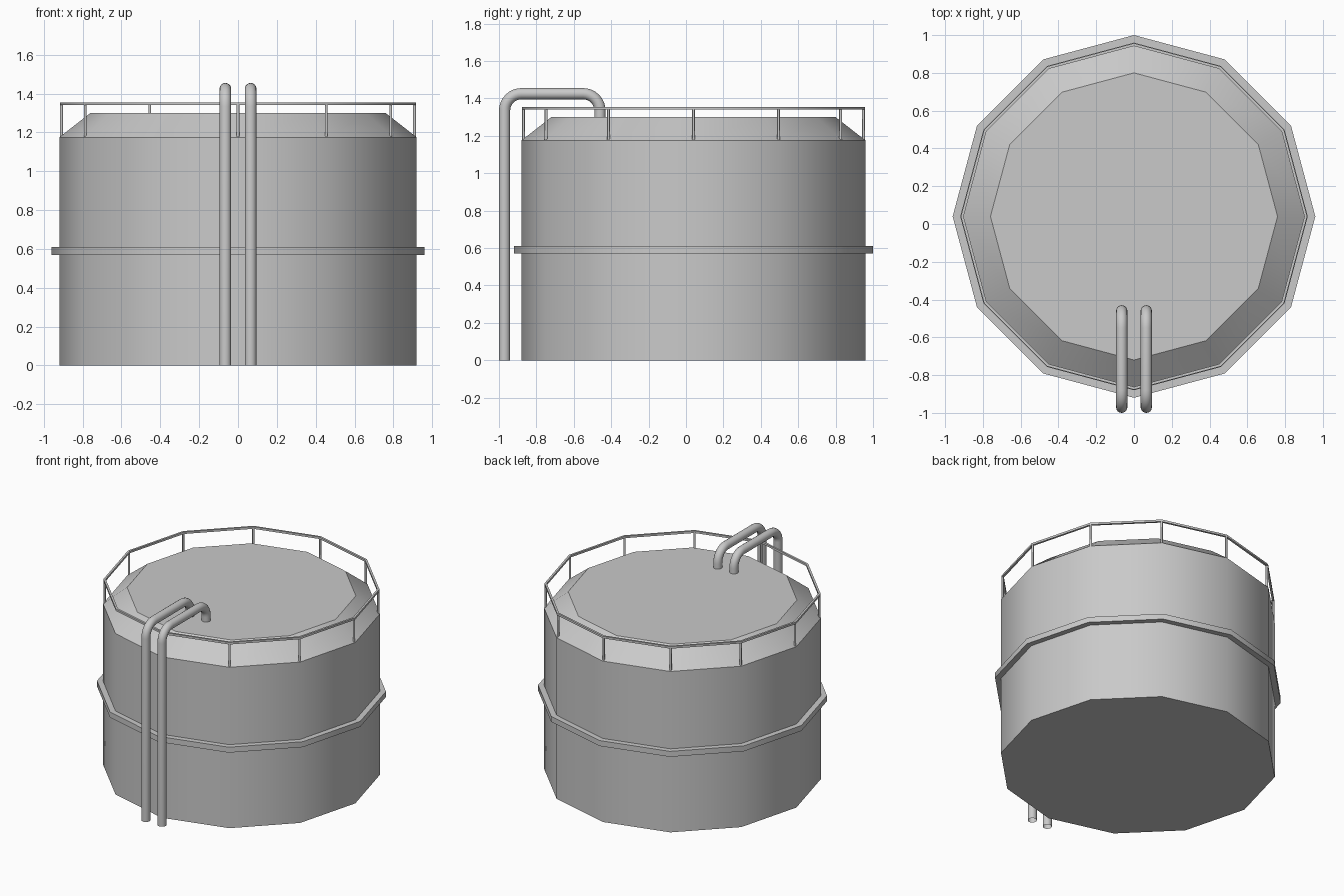
import bpy
import bmesh
import math
from mathutils import Vector

cube = bpy.data.objects.get("Cube")
if cube:
    bpy.data.objects.remove(cube, do_unlink=True)

SIDES = 12
CENTRE_Y = 0.04

grey = bpy.data.materials.new("plain grey")
grey.use_nodes = True
colour = (0.588, 0.588, 0.588, 1)
grey.diffuse_color = colour
grey.node_tree.nodes["Principled BSDF"].inputs["Base Color"].default_value = colour


def corner(i, radius, z):
    a = 2 * math.pi * i / SIDES
    return Vector((radius * math.cos(a), CENTRE_Y + radius * math.sin(a), z))


def finish(name, bm, smooth_angle=None):
    bmesh.ops.recalc_face_normals(bm, faces=bm.faces)
    mesh = bpy.data.meshes.new(name)
    bm.to_mesh(mesh)
    bm.free()
    mesh.materials.append(grey)
    obj = bpy.data.objects.new(name, mesh)
    bpy.context.collection.objects.link(obj)
    if smooth_angle:
        bpy.ops.object.select_all(action="DESELECT")
        obj.select_set(True)
        bpy.context.view_layer.objects.active = obj
        bpy.ops.object.shade_smooth_by_angle(angle=math.radians(smooth_angle))
    return obj


def lathe(name, profile, closed, smooth_angle=None):
    """Sweep (radius, z) points round the tank; open profiles get end caps."""
    bm = bmesh.new()
    rings = [[bm.verts.new(corner(i, r, z)) for i in range(SIDES)] for r, z in profile]
    pairs = list(zip(rings, rings[1:]))
    if closed:
        pairs.append((rings[-1], rings[0]))
    else:
        bm.faces.new(rings[0])
        bm.faces.new(rings[-1])
    for low, high in pairs:
        for i in range(SIDES):
            j = (i + 1) % SIDES
            bm.faces.new((low[i], low[j], high[j], high[i]))
    return finish(name, bm, smooth_angle)


# Tank shell with sloped roof edge
lathe("tank_body", [(0.92, 0), (0.92, 1.175), (0.76, 1.30)], False, 32)

# Reinforcing band and top handrail
lathe("middle_band", [(0.915, 0.57), (0.96, 0.57), (0.96, 0.61), (0.915, 0.61)], True, 32)
lathe("handrail", [(0.902, 1.34), (0.917, 1.34), (0.917, 1.355), (0.902, 1.355)], True, 32)

# Handrail posts, with a gap beside the pipes
GAP = 8
bm = bmesh.new()
for i in range(SIDES):
    if i == GAP:
        continue
    made = bmesh.ops.create_cone(bm, cap_ends=True, segments=6,
                                 radius1=0.008, radius2=0.008, depth=0.175)
    bmesh.ops.translate(bm, verts=made["verts"], vec=corner(i, 0.909, 1.26))
finish("rail_posts", bm, 70)


def pipe(name, x):
    """Open tube rising from the ground and bending over onto the roof."""
    bend, top, outer, inner = 0.09, 1.425, -0.97, -0.46
    path = [(outer, 0.0)]
    for n in range(9):
        a = math.pi / 2 * n / 8
        path.append((outer + bend * (1 - math.cos(a)), top - bend * (1 - math.sin(a))))
    for n in range(9):
        a = math.pi / 2 * n / 8
        path.append((inner - bend * (1 - math.sin(a)), top - bend * (1 - math.cos(a))))
    path.append((inner, 1.28))
    bm = bmesh.new()
    rings = []
    for k, (y, z) in enumerate(path):
        before, after = path[max(k - 1, 0)], path[min(k + 1, len(path) - 1)]
        along = Vector((0, after[0] - before[0], after[1] - before[1])).normalized()
        side = Vector((1, 0, 0))
        up = along.cross(side)
        ring = []
        for s in range(16):
            a = 2 * math.pi * s / 16
            offset = (side * math.cos(a) + up * math.sin(a)) * 0.03
            ring.append(bm.verts.new(Vector((x, y, z)) + offset))
        rings.append(ring)
    for low, high in zip(rings, rings[1:]):
        for s in range(16):
            t = (s + 1) % 16
            bm.faces.new((low[s], low[t], high[t], high[s]))
    finish(name, bm, 50)


# Pair of pipes at the front
pipe("right_pipe", -0.065)
pipe("left_pipe", 0.065)
